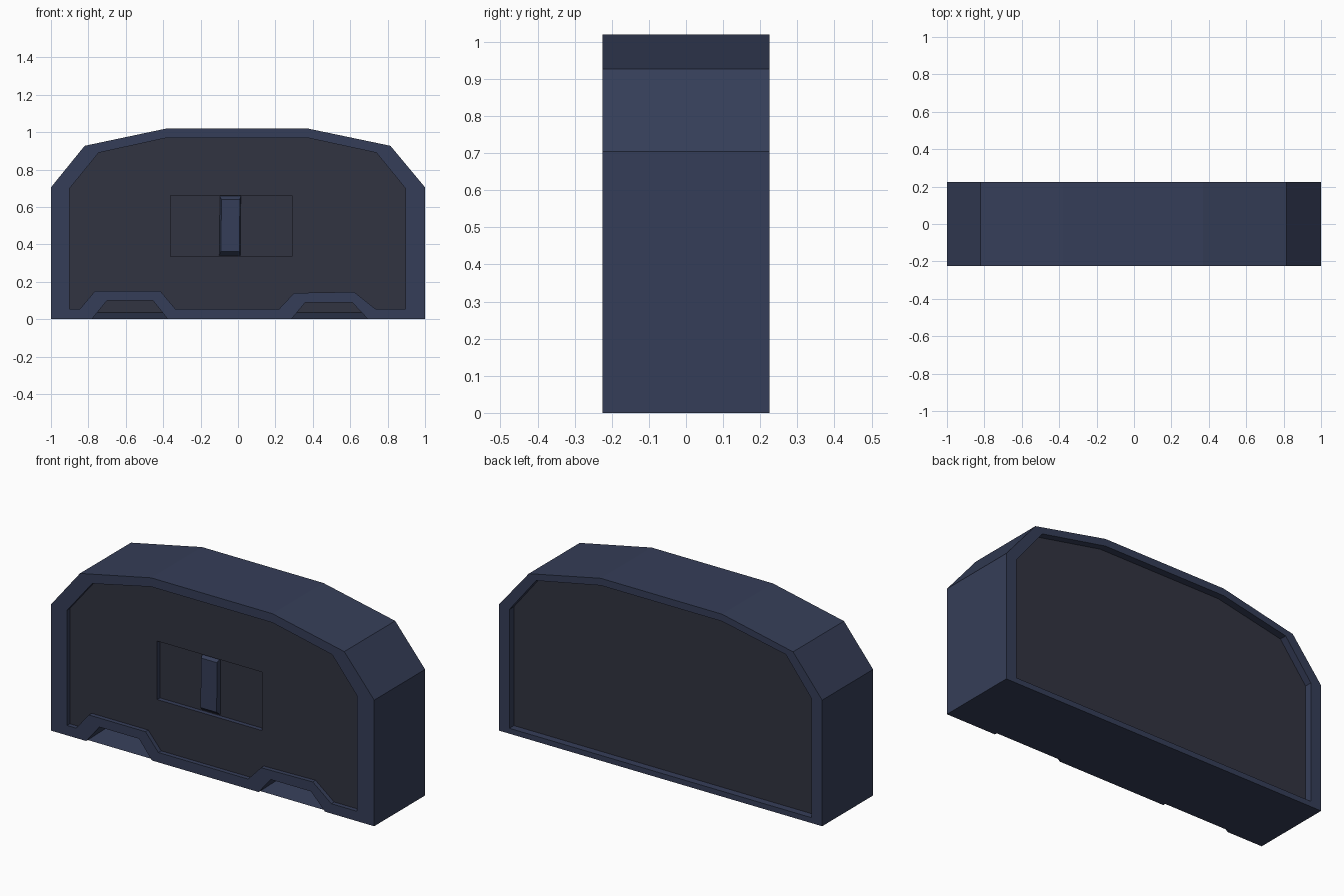
import bpy, bmesh

if "Cube" in bpy.data.objects:
    bpy.data.objects.remove(bpy.data.objects["Cube"])


def material(name, color):
    m = bpy.data.materials.new(name)
    m.diffuse_color = (*color, 1)
    m.use_nodes = True
    m.node_tree.nodes["Principled BSDF"].inputs["Base Color"].default_value = m.diffuse_color
    return m


frame_blue = material("frame_blue", (0.036, 0.048, 0.098))
panel_dark = material("panel_dark", (0.031, 0.033, 0.053))


def loft(name, front, y0, back, y1, mat):
    """Solid between an (x, z) profile at y0 and a matching one at y1."""
    bm = bmesh.new()
    a = [bm.verts.new((x, y0, z)) for x, z in front]
    b = [bm.verts.new((x, y1, z)) for x, z in back]
    bm.faces.new(a)
    bm.faces.new(b)
    for i in range(len(a)):
        j = (i + 1) % len(a)
        bm.faces.new((a[i], a[j], b[j], b[i]))
    bmesh.ops.recalc_face_normals(bm, faces=bm.faces)
    me = bpy.data.meshes.new(name)
    bm.to_mesh(me)
    bm.free()
    ob = bpy.data.objects.new(name, me)
    bpy.context.collection.objects.link(ob)
    me.materials.append(mat)
    return ob


def prism(name, profile, y0, y1, mat=frame_blue):
    return loft(name, profile, y0, profile, y1, mat)


def cut(body, cutter):
    """Subtract the cutter, bake the result and drop the cutter."""
    mod = body.modifiers.new("cut", 'BOOLEAN')
    mod.operation = 'DIFFERENCE'
    mod.solver = 'EXACT'
    mod.object = cutter
    deps = bpy.context.evaluated_depsgraph_get()
    baked = bpy.data.meshes.new_from_object(body.evaluated_get(deps))
    body.modifiers.clear()
    body.data = baked
    bpy.data.objects.remove(cutter)


def rect(x0, x1, z0, z1):
    return [(x0, z0), (x1, z0), (x1, z1), (x0, z1)]


# Main block with faceted shoulders
body = prism("frame_body", [
    (-1, 0), (1, 0), (1, 0.705), (0.815, 0.927), (0.37, 1.02),
    (-0.38, 1.02), (-0.82, 0.927), (-1, 0.705)], -0.225, 0.225)

# Front panel recess, stepping over the two floor slots
cut(body, prism("front_recess_cutter", [
    (-0.9, 0.055), (-0.845, 0.055), (-0.765, 0.15), (-0.415, 0.15),
    (-0.335, 0.055), (0.22, 0.055), (0.3, 0.14), (0.62, 0.146),
    (0.735, 0.055), (0.895, 0.055), (0.895, 0.7), (0.74, 0.89),
    (0.37, 0.97), (-0.38, 0.97), (-0.745, 0.89), (-0.9, 0.7)], -0.3, -0.2))

# Back panel recess
cut(body, prism("back_recess_cutter", [
    (-0.935, 0.03), (0.935, 0.03), (0.935, 0.695), (0.77, 0.9),
    (0.37, 0.98), (-0.38, 0.98), (-0.775, 0.9), (-0.935, 0.695)], 0.185, 0.3))

# Shallow handle pocket
cut(body, prism("pocket_cutter", rect(-0.36, 0.29, 0.335, 0.662), -0.3, -0.175))

# Floor slots with a gently rising ramp
for x0, x1, x2, x3, top in ((-0.782, -0.7, -0.455, -0.375, 0.1),
                            (0.285, 0.36, 0.61, 0.695, 0.09)):
    def section(z):
        t = z / top
        return [(x0 + (x1 - x0) * t, z), (x1, top), (x2, top), (x3 + (x2 - x3) * t, z)]
    cut(body, loft("slot_cutter", section(-0.005), -0.265, section(0.035), 0.17, frame_blue))

# Dark colour on every inset plate
body.data.materials.clear()
body.data.materials.append(frame_blue)
body.data.materials.append(panel_dark)
for p in body.data.polygons:
    inset = abs(p.normal.y) > 0.95 and abs(p.center.y) < 0.22
    p.material_index = 1 if inset else 0

# Upright handle with bevelled ends, seated in the pocket
loft("handle",
     [(-0.092, 0.362), (0.008, 0.362), (0.01, 0.64), (-0.088, 0.64)], -0.2,
     [(-0.102, 0.336), (0.014, 0.336), (0.016, 0.661), (-0.098, 0.661)], -0.17,
     frame_blue)
